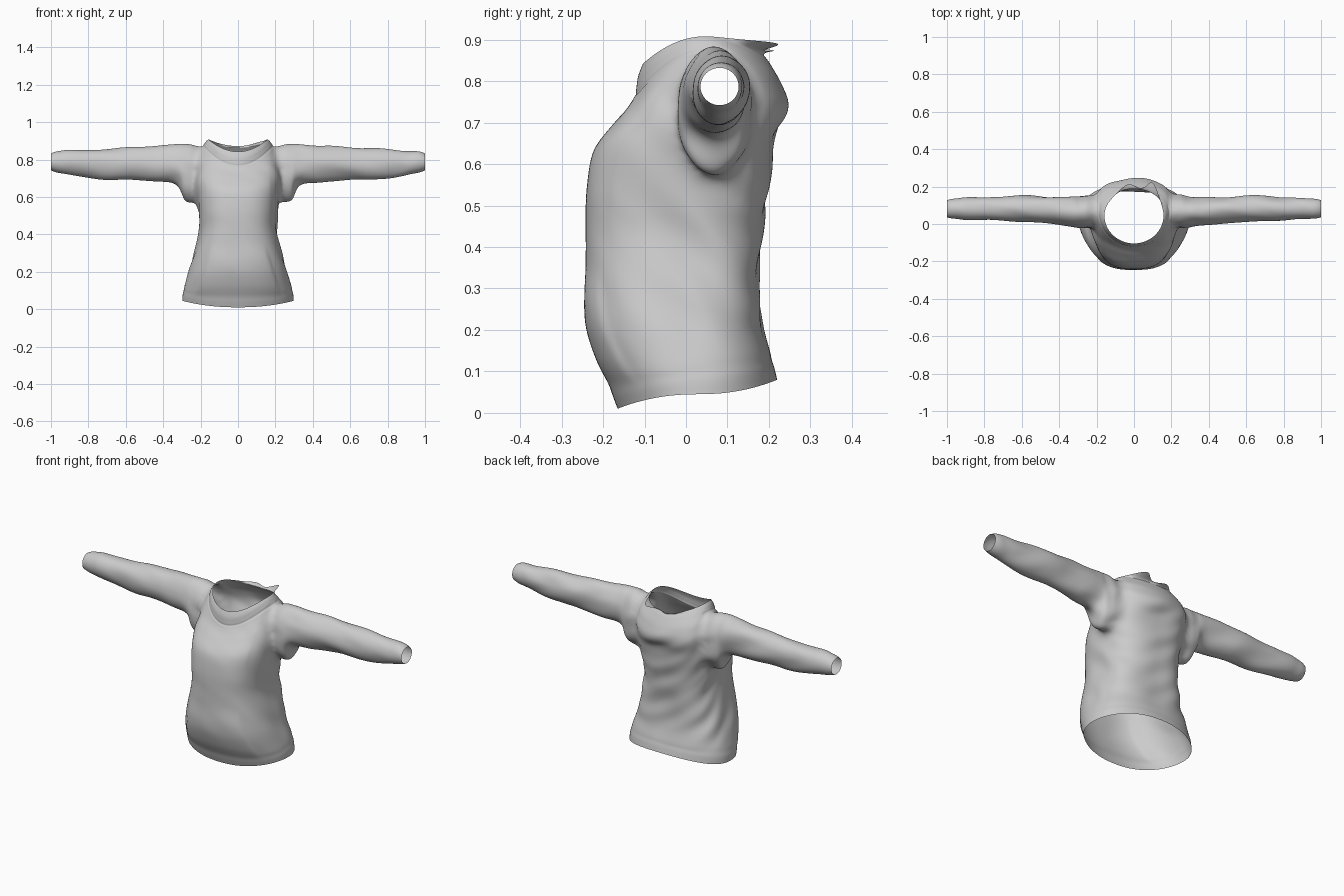
import bpy, bmesh, math
from mathutils import Vector, noise

if "Cube" in bpy.data.objects:
    bpy.data.objects.remove(bpy.data.objects["Cube"])

COLS, STEPS = 96, 6


def smooth_interp(keys, steps):
    """Catmull-Rom interpolation through rows of key numbers."""
    rows = []
    for i in range(len(keys) - 1):
        p0, p1 = keys[max(i - 1, 0)], keys[i]
        p2, p3 = keys[i + 1], keys[min(i + 2, len(keys) - 1)]
        for s in range(steps):
            t = s / steps
            rows.append([0.5 * (2 * b + (c - a) * t + (2 * a - 5 * b + 4 * c - d) * t * t
                                + (3 * b - a - 3 * c + d) * t ** 3)
                         for a, b, c, d in zip(p0, p1, p2, p3)])
    return rows + [list(keys[-1])]


def step(lo, hi, v):
    t = min(max((v - lo) / (hi - lo), 0), 1)
    return t * t * (3 - 2 * t)


def spow(v, e):
    return math.copysign(abs(v) ** e, v)


def walk(edges):
    """Verts of a closed rim in connected order."""
    links = {}
    for e in edges:
        a, b = e.verts
        links.setdefault(a, []).append(b)
        links.setdefault(b, []).append(a)
    start = next(iter(links))
    order, last, cur = [start], start, links[start][0]
    while cur != start:
        order.append(cur)
        n = links[cur]
        last, cur = cur, (n[0] if n[0] != last else n[1])
    return order


# Torso rings, hem to neck: z front/side/back, half width, y front/middle/back, squareness
TORSO = [
    (.010, .045, .080, .298, -.165, .030, .220, 2.2),
    (.090, .100, .130, .292, -.195, .025, .208, 2.3),
    (.200, .200, .210, .263, -.233, .000, .186, 2.5),
    (.300, .300, .300, .235, -.240, -.01, .178, 2.6),
    (.430, .430, .430, .206, -.242, -.01, .186, 2.6),
    (.540, .540, .540, .212, -.240, .000, .197, 2.6),
    (.635, .660, .650, .228, -.222, .030, .216, 2.5),
    (.700, .760, .725, .228, -.172, .060, .238, 2.3),
    (.740, .830, .790, .216, -.138, .070, .230, 2.1),
    (.768, .875, .840, .188, -.122, .060, .204, 2.0),
    (.810, .898, .862, .170, -.116, .050, .188, 2.0),
    (.842, .908, .872, .158, -.104, .045, .180, 2.0),
]

# Sleeve rings, armhole to cuff: x, z middle, z radius, y middle, y radius
SLEEVE = [
    (.245, .728, .155, .068, .092),
    (.290, .733, .150, .064, .086),
    (.330, .775, .107, .067, .078),
    (.450, .780, .096, .076, .071),
    (.600, .776, .087, .082, .069),
    (.750, .776, .079, .083, .064),
    (.880, .780, .067, .082, .058),
    (.965, .787, .057, .082, .053),
    (1.00, .787, .045, .081, .046),
]

bm = bmesh.new()

# Torso tube, open at hem and neck
rings = []
for zf, zs, zb, hx, yf, ym, yb, n in smooth_interp(TORSO, STEPS):
    ring = []
    for k in range(COLS):
        a = 2 * math.pi * k / COLS
        c, s = math.cos(a), math.sin(a)
        x = hx * spow(c, 2 / n)
        y = ym + ((yb - ym) if s > 0 else (ym - yf)) * spow(s, 2 / n)
        z = zs * c * c + (zb if s > 0 else zf) * s * s
        ring.append(bm.verts.new((x, y, z)))
    rings.append(ring)
for r0, r1 in zip(rings, rings[1:]):
    for k in range(COLS):
        j = (k + 1) % COLS
        bm.faces.new((r0[k], r0[j], r1[j], r1[k]))

# Collar rolls outward at the back in two uneven lips
for i, ring in enumerate(rings[-STEPS - 1:]):
    w = (i / STEPS) ** 1.5
    for v in ring:
        back = step(.06, .16, v.co.y)
        lip = math.exp(-((v.co.x - .105) / .045) ** 2)
        left = math.exp(-((v.co.x + .03) / .05) ** 2)
        v.co.y += w * back * (.075 * lip + .035 * left)
        v.co.z += w * back * .004 * lip

# Cut an armhole on each side and grow a sleeve from its rim
AY, AZ, RY, RZ = .068, .718, .086, .142
old_rim = {e for e in bm.edges if e.is_boundary}
for side in (1, -1):
    hole = []
    for f in bm.faces:
        m = f.calc_center_median()
        if m.x * side > .14 and ((m.y - AY) / RY) ** 2 + ((m.z - AZ) / RZ) ** 2 < 1:
            hole.append(f)
    bmesh.ops.delete(bm, geom=hole, context='FACES')
    rim = [e for e in bm.edges if e.is_boundary and e not in old_rim]
    verts = walk(rim)
    raw = [math.atan2((v.co.z - AZ) / RZ, (v.co.y - AY) / RY) for v in verts]
    turn = [(b - a + math.pi) % (2 * math.pi) - math.pi for a, b in zip(raw, raw[1:])]
    sign = 1 if sum(turn) > 0 else -1
    even = [sign * 2 * math.pi * i / len(verts) for i in range(len(verts))]
    flat = [raw[0]]
    for t in turn:
        flat.append(flat[-1] + t)
    shift = sum(f - e for f, e in zip(flat, even)) / len(verts)
    ang = {}
    for v, f, e in zip(verts, flat, even):
        a = .5 * f + .5 * (e + shift)
        v.co.y, v.co.z = AY + RY * math.cos(a), AZ + RZ * math.sin(a)
        ang[v] = e + shift
    prev = {v: v for v in verts}
    for x, zc, rz, yc, ry in smooth_interp(SLEEVE, 7):
        cur = {v: bm.verts.new((x * side, yc + ry * math.cos(ang[v]), zc + rz * math.sin(ang[v])))
               for v in verts}
        for e in rim:
            a, b = e.verts
            bm.faces.new((prev[a], prev[b], cur[b], cur[a]))
        prev = cur
    old_rim |= {e for e in bm.edges if e.is_boundary}

# Relax the shoulder and underarm joins
join = [v for v in bm.verts if .175 < abs(v.co.x) < .36 and v.co.z > .5 and not v.is_boundary]
for _ in range(8):
    bmesh.ops.smooth_vert(bm, verts=join, factor=.5, use_axis_x=True, use_axis_y=True, use_axis_z=True)
bmesh.ops.recalc_face_normals(bm, faces=bm.faces)
bm.normal_update()

# Cloth folds, front pocket and seams as offsets along the normals
moves = []
for v in bm.verts:
    x, y, z = v.co
    ax = abs(x)
    arm = step(.22, .34, ax) * step(.54, .60, z)
    # diagonal drag folds on the sides and back
    f = noise.noise(Vector(((y + z + .5 * x) * 11, (y - z) * 3, x * 5)))
    body = .014 * f * (.15 + .85 * step(-.15, .08, y)) * step(.1, .25, z) * (1 - step(.74, .82, z))
    # long twisted folds along the sleeves
    g = noise.noise(Vector((x * 5 + 5 * z, y * 10 + x * 3, z * 10)))
    d = body * (1 - arm) + .012 * g * arm * (1 - step(.9, .97, ax))
    if y < -.08 and z < .36 and ax < .3:
        edge = .15 + .04 * (.31 - z) / .13
        d += .007 * (1 - step(edge - .006, edge + .012, ax)) * (1 - step(.26, .36, z)) * step(.06, .13, z)
    d -= .002 * math.exp(-((z - .16 * y - .095) / .01) ** 2) * (1 - arm)
    moves.append((v, v.normal * d))
for v, d in moves:
    v.co += d

# Narrow groove where the neck rib meets the body
for v in rings[-2 * STEPS - 1]:
    if v.is_valid and v.co.y < .1:
        v.co -= v.normal * .004

mesh = bpy.data.meshes.new("sweatshirt")
bm.to_mesh(mesh)
bm.free()
shirt = bpy.data.objects.new("sweatshirt", mesh)
bpy.context.collection.objects.link(shirt)
for p in mesh.polygons:
    p.use_smooth = True
sub = shirt.modifiers.new("soft_cloth", 'SUBSURF')
sub.levels = sub.render_levels = 1
